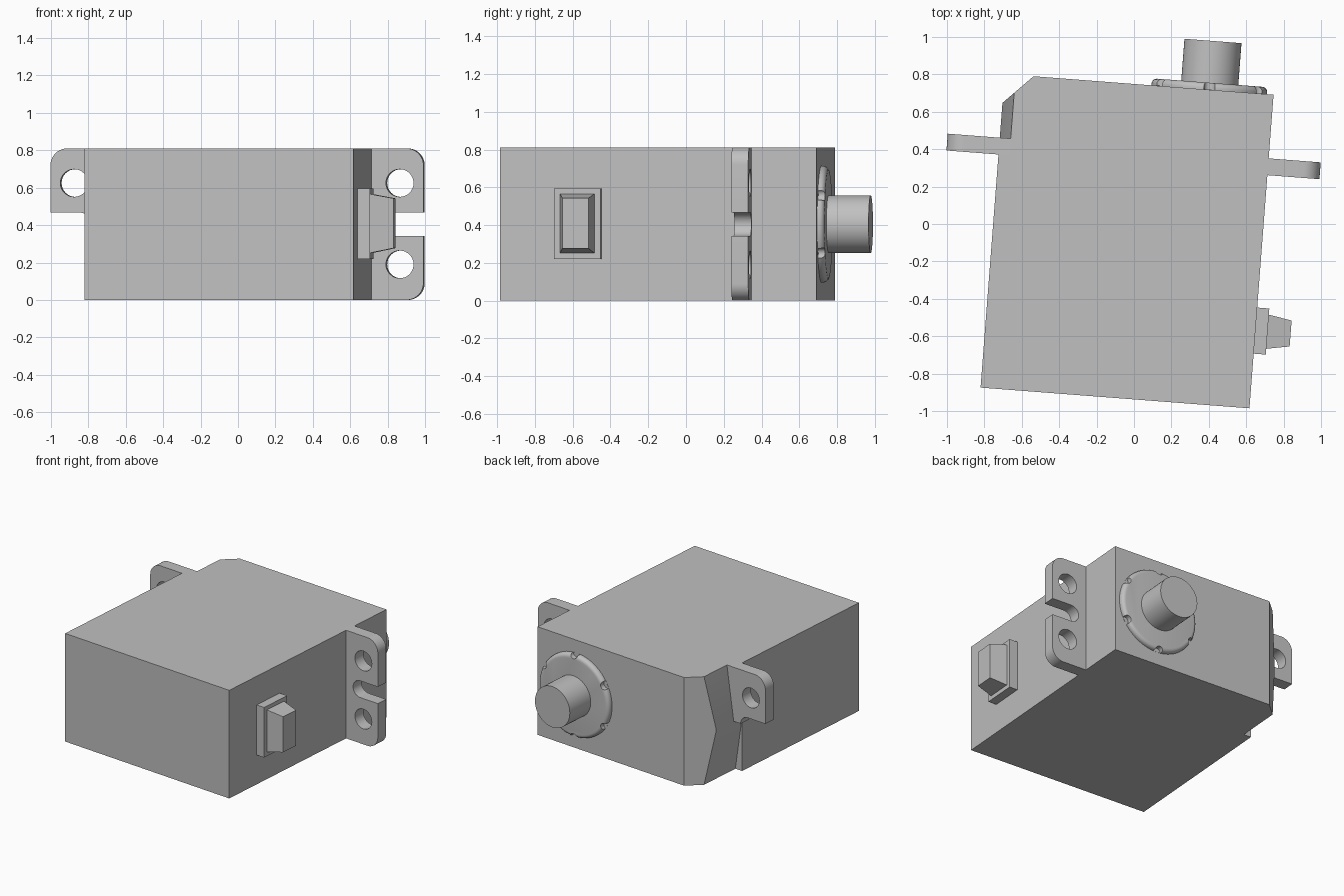
import bpy, bmesh, math
from mathutils import Matrix, Vector

cube = bpy.data.objects.get("Cube")
if cube:
    bpy.data.objects.remove(cube, do_unlink=True)

grey = bpy.data.materials.new("plain_grey")
grey.use_nodes = True
tone = (0.53, 0.53, 0.53, 1)
grey.diffuse_color = tone
grey.node_tree.nodes["Principled BSDF"].inputs["Base Color"].default_value = tone

TURN = Matrix.Rotation(math.radians(-4.4), 4, "Z")   # whole model sits slightly turned
HEIGHT = 0.81
MID = HEIGHT / 2
CENTRE = -0.03                                       # middle of the case across its width
TAB_BACK, TAB_FRONT = 0.405, 0.315


def prism(name, points, start, end, along="y", round_end=0):
    """Extrude a flat outline along y (points are x, z) or z (points are x, y)."""
    bm = bmesh.new()
    place = (lambda a, b, c: (a, c, b)) if along == "y" else (lambda a, b, c: (a, b, c))
    face = bm.faces.new([bm.verts.new(place(a, b, start)) for a, b in points])
    made = bmesh.ops.extrude_face_region(bm, geom=[face])["geom"]
    shift = Vector(place(0, 0, end - start))
    bmesh.ops.translate(bm, vec=shift, verts=[v for v in made if isinstance(v, bmesh.types.BMVert)])
    if round_end:
        rim = [e for e in made if isinstance(e, bmesh.types.BMEdge)]
        bmesh.ops.bevel(bm, geom=rim, offset=round_end, segments=5, profile=0.5, affect="EDGES")
    bmesh.ops.recalc_face_normals(bm, faces=bm.faces)
    mesh = bpy.data.meshes.new(name)
    bm.to_mesh(mesh)
    bm.free()
    mesh.materials.append(grey)
    obj = bpy.data.objects.new(name, mesh)
    bpy.context.collection.objects.link(obj)
    return obj


def arc(cx, cy, radius, first, last, steps=10):
    angles = [math.radians(first + (last - first) * i / steps) for i in range(steps + 1)]
    return [(cx + radius * math.cos(a), cy + radius * math.sin(a)) for a in angles]


def circle(cx, cy, radius, sides=48):
    return arc(cx, cy, radius, 0, 360, sides)[:-1]


def carve(obj, cutters):
    """Subtract the cutters, bake the result and discard them."""
    for cutter in cutters:
        cutter.hide_render = True
        mod = obj.modifiers.new("cut", "BOOLEAN")
        mod.operation = "DIFFERENCE"
        mod.solver = "EXACT"
        mod.object = cutter
    bpy.context.view_layer.update()
    baked = bpy.data.meshes.new_from_object(obj.evaluated_get(bpy.context.evaluated_depsgraph_get()))
    obj.modifiers.clear()
    obj.data = baked
    for cutter in cutters:
        bpy.data.objects.remove(cutter, do_unlink=True)


def finish(obj):
    obj.data.transform(TURN)
    bpy.ops.object.select_all(action="DESELECT")
    obj.select_set(True)
    bpy.context.view_layer.objects.active = obj
    bpy.ops.object.shade_smooth_by_angle(angle=math.radians(30))


# Case: box with one clipped corner and a ridged side behind the left-hand step
case = prism("case", [(-0.751, -0.935), (0.691, -0.935), (0.691, 0.7465),
                      (-0.596, 0.7465), (-0.751, 0.5915)], 0, HEIGHT, "z")
side_cutter = prism("side_cutter", [(-0.752, MID), (-0.685, 0.86), (-0.9, 0.86),
                                    (-0.9, -0.05), (-0.685, -0.05)], TAB_FRONT, 0.9)
carve(case, [side_cutter])
finish(case)

# Mounting tabs: full height on one side, upper half only on the other
ROOT, OUTER, CORNER = 0.65, 1.0, 0.09
HOLE_X, HOLE_R, SLOT_X, SLOT_R = 0.873, 0.074, 0.845, 0.0625


def tab(name, side, full):
    if full:
        outline = [(ROOT, 0)] + arc(OUTER - CORNER, CORNER, CORNER, -90, 0)
        outline += [(OUTER, MID - SLOT_R)] + arc(SLOT_X, MID, SLOT_R, 270, 90, 16)
    else:
        outline = [(ROOT, MID)] + arc(SLOT_X, MID, SLOT_R, 180, 90, 8)
    outline += [(OUTER, MID + SLOT_R)]
    outline += arc(OUTER - CORNER, HEIGHT - CORNER, CORNER, 0, 90) + [(ROOT, HEIGHT)]
    plate = prism(name, [(CENTRE + side * d, z) for d, z in outline], TAB_FRONT, TAB_BACK)
    heights = [0.625, 0.19] if full else [0.625]
    carve(plate, [prism("hole_cutter", circle(CENTRE + side * HOLE_X, z, HOLE_R, 32), 0.2, 0.5)
                  for z in heights])
    finish(plate)


tab("left_mounting_tab", 1, True)
tab("right_mounting_tab", -1, False)

# Round collar with six rim notches, and the output shaft
AXIS_X, COLLAR_R = 0.346, 0.31
collar = prism("shaft_collar", circle(AXIS_X, MID, COLLAR_R, 64), 0.735, 0.784, round_end=0.028)
carve(collar, [prism("notch_cutter", circle(x, z, 0.03, 16), 0.7475, 0.85)
               for x, z in arc(AXIS_X, MID, COLLAR_R, 30, 330, 5)])
finish(collar)
finish(prism("output_shaft", circle(AXIS_X, MID, 0.153), 0.735, 1.008))


# Cable outlet: square flange with a tapered plug
def rectangle(y0, y1, z0, z1):
    return [(y0, z0), (y1, z0), (y1, z1), (y0, z1)]


def side_block(name, x0, x1, inner, outer):
    bm = bmesh.new()
    verts = [bm.verts.new((x, y, z)) for x, ring in ((x0, inner), (x1, outer)) for y, z in ring]
    bmesh.ops.convex_hull(bm, input=verts)
    bmesh.ops.dissolve_limit(bm, angle_limit=0.02, verts=bm.verts, edges=bm.edges)
    bmesh.ops.recalc_face_normals(bm, faces=bm.faces)
    mesh = bpy.data.meshes.new(name)
    bm.to_mesh(mesh)
    bm.free()
    mesh.materials.append(grey)
    obj = bpy.data.objects.new(name, mesh)
    bpy.context.collection.objects.link(obj)
    finish(obj)


flange = rectangle(-0.642, -0.395, 0.22, 0.595)
side_block("cable_flange", 0.68, 0.756, flange, flange)
side_block("cable_plug", 0.75, 0.88, rectangle(-0.612, -0.427, 0.25, 0.567),
           rectangle(-0.589, -0.45, 0.277, 0.543))
